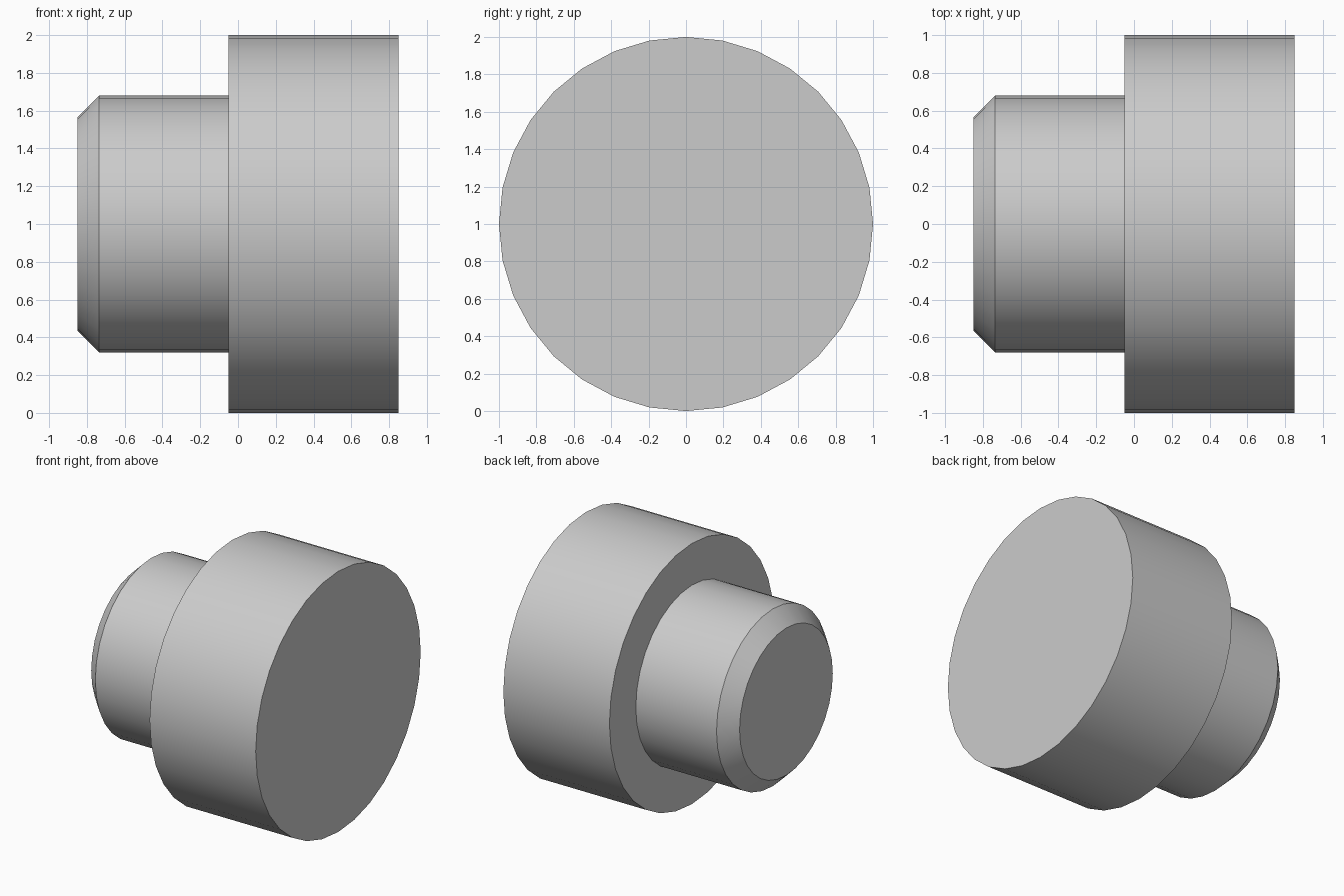
import bpy, bmesh, math

if "Cube" in bpy.data.objects:
    bpy.data.objects.remove(bpy.data.objects["Cube"])

SIDES = 32


def turned_part(name, profile):
    """Solid of revolution about the x axis (at z = 1) from (x, radius) points."""
    bm = bmesh.new()
    rings = []
    for x, r in profile:
        rings.append([bm.verts.new((x, r * math.sin(a), 1 + r * math.cos(a)))
                      for a in (2 * math.pi * i / SIDES for i in range(SIDES))])
    for a, b in zip(rings, rings[1:]):
        for i in range(SIDES):
            j = (i + 1) % SIDES
            bm.faces.new((a[i], a[j], b[j], b[i]))
    # Cap only the ends
    bm.faces.new(rings[0])
    bm.faces.new(rings[-1])
    bmesh.ops.recalc_face_normals(bm, faces=bm.faces)
    mesh = bpy.data.meshes.new(name)
    bm.to_mesh(mesh)
    bm.free()
    obj = bpy.data.objects.new(name, mesh)
    bpy.context.collection.objects.link(obj)
    bpy.ops.object.select_all(action='DESELECT')
    obj.select_set(True)
    bpy.context.view_layer.objects.active = obj
    bpy.ops.object.shade_smooth_by_angle(angle=math.radians(30))
    return obj


# Chamfered shank, wide shoulder and plain wide head as one closed turned solid
turned_part("stepped_plug", [(-0.85, 0.565), (-0.735, 0.68), (-0.05, 0.68),
                             (-0.05, 1.0), (0.85, 1.0)])
